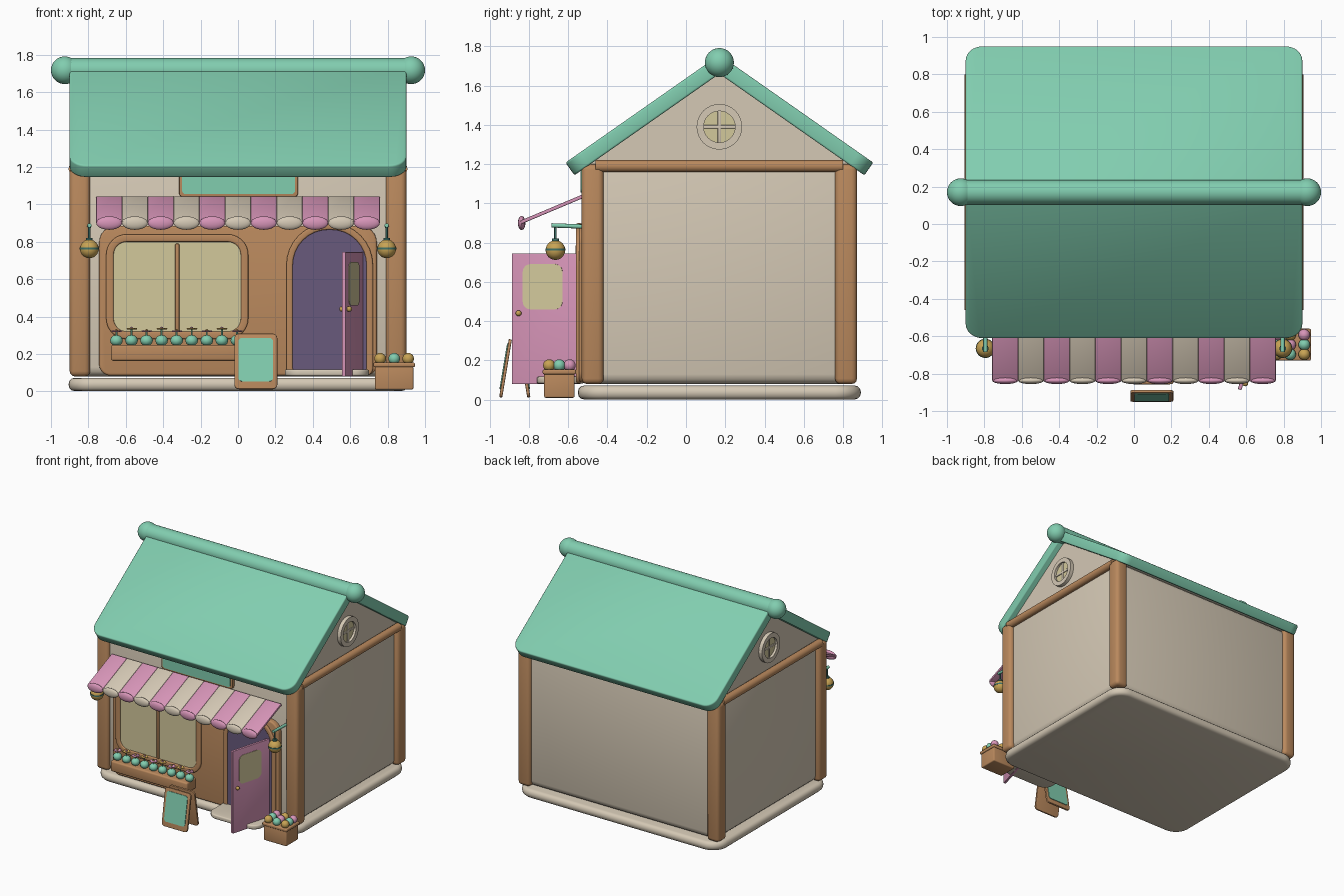
import bpy, bmesh
from math import radians, pi, sin, cos, atan2, hypot
from mathutils import Vector, Matrix, Euler

cube = bpy.data.objects.get("Cube")
if cube:
    bpy.data.objects.remove(cube, do_unlink=True)


def material(name, *rgb):
    m = bpy.data.materials.new(name)
    m.use_nodes = True
    m.diffuse_color = (*rgb, 1)
    m.node_tree.nodes["Principled BSDF"].inputs["Base Color"].default_value = (*rgb, 1)
    return m


mint = material("mint", .22, .61, .43)
cream = material("cream", .66, .58, .46)
wood = material("wood", .49, .25, .11)
pink = material("pink", .68, .30, .48)
glass = material("pale yellow", .65, .58, .33)
purple = material("dusk purple", .14, .10, .20)
gold = material("gold", .58, .37, .09)
teal = material("dark teal", .05, .17, .14)

UPRIGHT = (pi / 2, 0, 0)      # plate facing the front
SIDEWAYS = (pi / 2, 0, pi / 2)  # plate facing the side


def finish(name, bm, mat, loc=(0, 0, 0), rot=(0, 0, 0), bevel=0):
    bmesh.ops.recalc_face_normals(bm, faces=bm.faces)
    if bevel:
        edges = [e for e in bm.edges if e.calc_face_angle(0) > radians(40)]
        bmesh.ops.bevel(bm, geom=edges, offset=bevel, segments=3, profile=.5,
                        affect='EDGES', clamp_overlap=True)
    mesh = bpy.data.meshes.new(name)
    bm.to_mesh(mesh)
    bm.free()
    mesh.shade_smooth()
    mesh.set_sharp_from_angle(angle=radians(35))
    mesh.materials.append(mat)
    ob = bpy.data.objects.new(name, mesh)
    ob.location, ob.rotation_euler = loc, rot
    bpy.context.collection.objects.link(ob)
    return ob


def outline(w, h, low, high):
    """Rounded rectangle; low and high are the bottom and top corner radii."""
    pts = []
    corners = ((1, 1, high), (-1, 1, high), (-1, -1, low), (1, -1, low))
    for q, (sx, sy, r) in enumerate(corners):
        for i in range(9):
            a = (q + i / 8) * pi / 2
            pts.append((sx * (w / 2 - r) + r * cos(a), sy * (h / 2 - r) + r * sin(a)))
    return pts


def solid(name, pts, t, mat, loc, rot=UPRIGHT, bevel=0):
    bm = bmesh.new()
    face = bm.faces.new([bm.verts.new((x, y, -t / 2)) for x, y in pts])
    new = bmesh.ops.extrude_face_region(bm, geom=[face])["geom"]
    bmesh.ops.translate(bm, vec=(0, 0, t), verts=[v for v in new if isinstance(v, bmesh.types.BMVert)])
    return finish(name, bm, mat, loc, rot, bevel)


def plate(name, w, h, t, mat, loc, rot=UPRIGHT, low=.02, high=None, bevel=0):
    pts = outline(w, h, low, low if high is None else high)
    return solid(name, pts, t, mat, loc, rot, bevel)


def ring(name, w, h, border, t, mat, loc, rot=UPRIGHT, low=.02, high=.02, bevel=.008):
    inner = outline(w, h, low, high)
    outer = outline(w + 2 * border, h + 2 * border, low + border, high + border)
    bm = bmesh.new()
    loops = [[bm.verts.new((x, y, z)) for x, y in pts]
             for pts, z in ((inner, -t / 2), (outer, -t / 2), (outer, t / 2), (inner, t / 2))]
    n = len(inner)
    for k in range(4):
        a, b = loops[k], loops[(k + 1) % 4]
        for i in range(n):
            j = (i + 1) % n
            bm.faces.new((a[i], a[j], b[j], b[i]))
    return finish(name, bm, mat, loc, rot, bevel)


def box(name, size, mat, loc, bevel=.01, rot=(0, 0, 0)):
    bm = bmesh.new()
    bmesh.ops.create_cube(bm, size=1, matrix=Matrix.Diagonal((*size, 1)))
    return finish(name, bm, mat, loc, rot, bevel)


def ball(name, size, mat, loc, seg=24):
    bm = bmesh.new()
    bmesh.ops.create_uvsphere(bm, u_segments=seg, v_segments=seg // 2, radius=1,
                              matrix=Matrix.Diagonal((*size, 1)))
    return finish(name, bm, mat, loc)


def rod(name, a, b, r, mat, seg=16, bevel=0):
    a, b = Vector(a), Vector(b)
    bm = bmesh.new()
    bmesh.ops.create_cone(bm, cap_ends=True, segments=seg, radius1=r, radius2=r, depth=(b - a).length)
    return finish(name, bm, mat, (a + b) / 2, (b - a).to_track_quat('Z', 'Y').to_euler(), bevel)


MID = .17  # house centre in y

# Base, walls and gable
plate("base_slab", 1.81, 1.44, .07, cream, (0, MID, .037), (0, 0, 0), low=.13, bevel=.03)
box("walls", (1.73, 1.35, 1.12), cream, (0, MID, .64), .05)
solid("gable", [(-.68, 0), (.68, 0), (0, .49)], 1.7, cream, (0, MID, 1.19), SIDEWAYS)

for s, side in ((-1, "right"), (1, "left")):
    # Corner posts and side beams
    for y, end in ((-.475, "front"), (.815, "back")):
        box(f"{end}_{side}_post", (.11, .112, 1.12), wood, (s * .845, y, .64), .028)
    rod(f"{side}_beam", (s * .875, -.46, 1.19), (s * .875, .8, 1.19), .031, wood)
    # Round gable window
    at = (s * .855, MID, 1.39)
    plate(f"{side}_gable_pane", .18, .18, .012, glass, at, SIDEWAYS, low=.09)
    ring(f"{side}_gable_ring", .16, .16, .036, .05, cream, at, SIDEWAYS, .08, .08, .014)
    box(f"{side}_gable_bar_upright", (.024, .018, .17), cream, at, .004)
    box(f"{side}_gable_bar_level", (.024, .17, .018), cream, at, .004)
    # Ridge end ball
    ball(f"{side}_ridge_ball", (.074,) * 3, mint, (s * .926, MID, 1.717), 32)
    # Hanging lantern
    x, y = s * .795, -.665
    rod(f"{side}_lantern_arm", (x, -.52, .882), (x, -.685, .888), .011, mint)
    rod(f"{side}_lantern_cord", (x, y, .8), (x, y, .895), .006, teal)
    ball(f"{side}_lantern", (.05,) * 3, gold, (x, y, .762))
    rod(f"{side}_lantern_band", (x, y, .759), (x, y, .769), .0515, teal, 24)
    rod(f"{side}_lantern_cap", (x, y, .805), (x, y, .82), .018, teal)

# Roof
TILT = radians(35)
for s, end, turn in ((-1, "front", 0), (1, "back", pi)):
    plate(f"{end}_roof", 1.8, .93, .079, mint, (0, MID + s * .38, 1.442),
          (TILT, 0, turn), low=.09, high=.01, bevel=.018)
rod("ridge", (-.92, MID, 1.716), (.92, MID, 1.716), .066, mint, 32)

# Shop front
plate("shop_front", 1.485, .8, .06, wood, (0, -.515, .485), low=.06, high=.09, bevel=.012)
plate("window_pane", .70, .5, .008, glass, (-.325, -.547, .56), low=.07)
ring("window_frame", .68, .48, .04, .03, wood, (-.325, -.546, .56), low=.07, high=.07)
box("window_bar", (.022, .02, .47), wood, (-.325, -.552, .555), .006)
plate("doorway", .40, .75, .008, purple, (.49, -.547, .49), low=.01, high=.19)
ring("door_arch", .395, .75, .034, .03, wood, (.49, -.546, .49), low=.01, high=.19)
plate("door_step", .45, .24, .035, cream, (.475, -.64, .1), (0, 0, 0), low=.08, high=.01, bevel=.01)

# Sign under the eave
plate("sign_frame", .635, .15, .03, wood, (.003, -.515, 1.115), bevel=.006)
plate("sign_panel", .605, .13, .008, mint, (.003, -.532, 1.12))

# Open door
hinge, tip = Vector((.66, -.55, .4125)), Vector((.565, -.885, .4125))
swing = atan2(hinge.y - tip.y, hinge.x - tip.x)
door_rot = (pi / 2, 0, swing)
door = (hinge + tip) / 2
along = (hinge - tip).normalized()
across = Vector((along.y, -along.x, 0))
plate("door", (hinge - tip).length, .665, .02, pink, door, door_rot, low=.006, bevel=.003)
plate("door_window", .21, .23, .026, glass, door - along * .01 + Vector((0, 0, .163)), door_rot, low=.04)
for s, face in ((-1, "inner"), (1, "outer")):
    ball(f"{face}_door_knob", (.015,) * 3, gold,
         door - along * .135 + across * s * .02 + Vector((0, 0, .028)), 16)

# Striped awning with rounded flaps
STRIPE = .1378
for i in range(11):
    x = (i - 5) * STRIPE
    mat = cream if i % 2 else pink
    box(f"awning_stripe_{i}", (STRIPE, .34, .018), mat, (x, -.683, .97), .004, (radians(22.8), 0, 0))
    ball(f"awning_flap_{i}", (STRIPE / 2, .019, .036), mat, (x, -.837, .9))

# Flower box
box("flower_box", (.685, .12, .085), wood, (-.337, -.6, .206), .012)
for i in range(9):
    x, y = -.65 + i * .0805, -.61
    z, petal, heart = (.335, gold, pink) if i % 2 else (.322, pink, gold)
    ball(f"bush_{i}", (.034, .034, .03), mint, (x, y, .272), 12)
    rod(f"stem_{i}", (x, y, .28), (x, y, z), .005, mint, 8)
    for k in range(5):
        a = k * 2 * pi / 5
        ball(f"petal_{i}_{k}", (.014, .014, .005), petal, (x + .018 * cos(a), y + .018 * sin(a), z), 10)
    ball(f"flower_heart_{i}", (.009, .009, .007), heart, (x, y, z + .004), 10)

# Folding pavement board
LEAN = radians(80.5)
for s, end, turn in ((-1, "front", 0), (1, "back", pi)):
    centre = Vector((.095, -.872 + s * .047, .16))
    out = Vector((0, s * sin(LEAN), cos(LEAN)))
    plate(f"{end}_board", .23, .3, .016, wood, centre, (LEAN, 0, turn), low=.025, bevel=.004)
    plate(f"{end}_board_panel", .185, .235, .006, mint, centre + out * .009 + Vector((0, 0, .008)),
          (LEAN, 0, turn), low=.02)

# Crate of round fruit
box("crate", (.205, .155, .125), wood, (.835, -.645, .0725), .008)
box("crate_rim", (.222, .17, .025), wood, (.835, -.645, .142), .008)
fruit = (gold, mint, pink)
for j in range(3):
    for i in range(3):
        mat = fruit[(i % 2 + j) % 3]
        ball(f"fruit_{i}_{j}", (.031,) * 3, mat, (.76 + i * .075, -.697 + j * .052, .175), 16)
